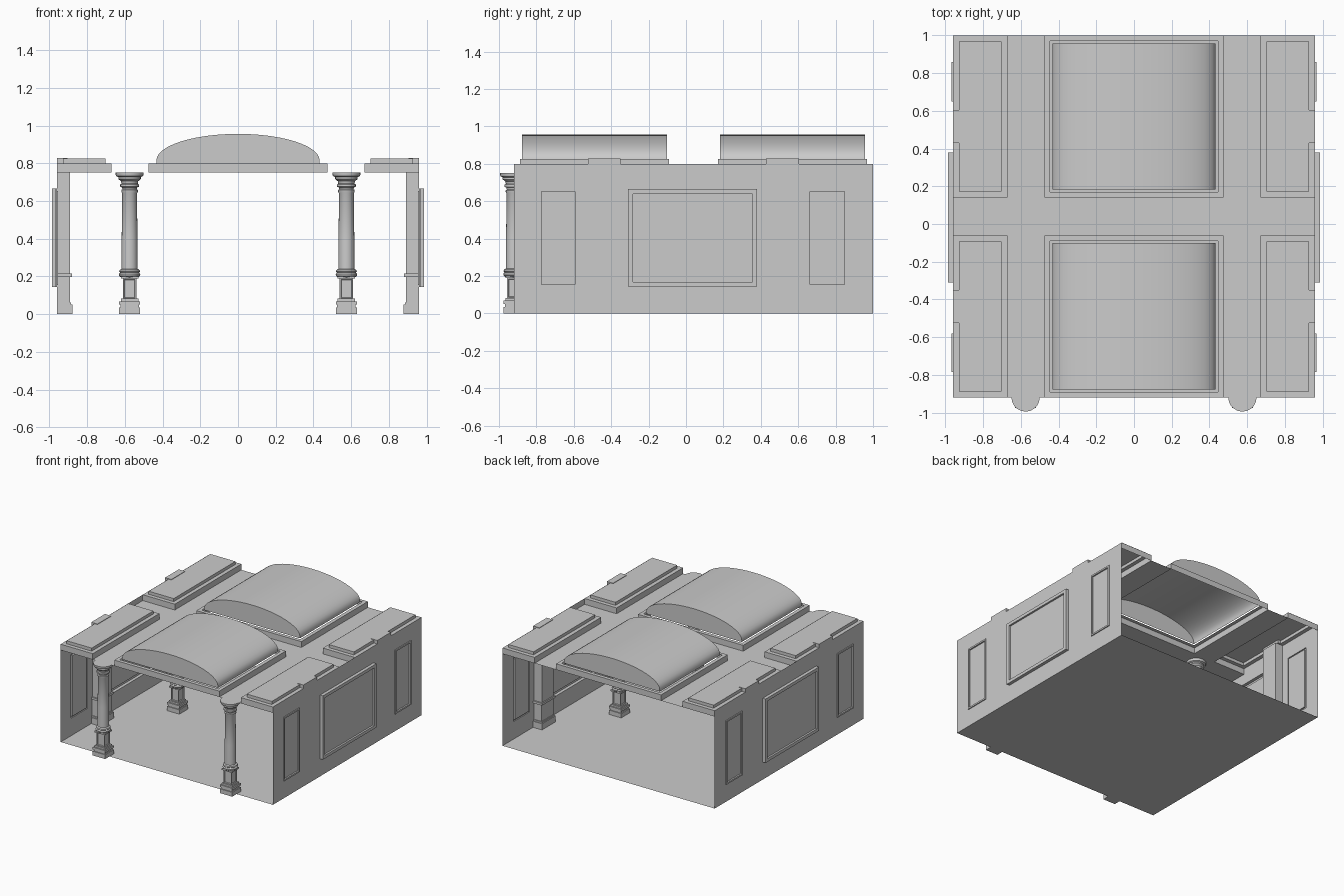
import bpy, bmesh, math
from mathutils import Vector

if "Cube" in bpy.data.objects:
    bpy.data.objects.remove(bpy.data.objects["Cube"])


def finish(bm, name, mirror=False, fix=True):
    if fix:
        bmesh.ops.recalc_face_normals(bm, faces=bm.faces)
    me = bpy.data.meshes.new(name)
    bm.to_mesh(me)
    bm.free()
    ob = bpy.data.objects.new(name, me)
    bpy.context.collection.objects.link(ob)
    if mirror:
        ob.modifiers.new("Mirror", 'MIRROR')
    return ob


def sheet(us, vs, place):
    """Grid sheet; returns bmesh and a dict of faces by cell index."""
    bm = bmesh.new()
    v = [[bm.verts.new(place(a, b)) for b in vs] for a in us]
    cells = {}
    for i in range(len(us) - 1):
        for j in range(len(vs) - 1):
            cells[i, j] = bm.faces.new((v[i][j], v[i + 1][j], v[i + 1][j + 1], v[i][j + 1]))
    bm.normal_update()
    return bm, cells


def push(bm, face, vec):
    f = bmesh.ops.extrude_discrete_faces(bm, faces=[face])['faces'][0]
    bmesh.ops.translate(bm, verts=f.verts, vec=Vector(vec))
    bm.normal_update()
    return f


def stepped(bm, face, vec1, margin, vec2):
    """Raise a face, inset it, then move the inner face."""
    f = push(bm, face, vec1)
    bmesh.ops.inset_individual(bm, faces=[f], thickness=margin)
    bm.normal_update()
    return push(bm, f, vec2)


def box(bm, x0, x1, y0, y1, z0, z1):
    vs = bmesh.ops.create_cube(bm, size=1)['verts']
    for v in vs:
        v.co = ((x0 + x1) / 2 + v.co.x * (x1 - x0), (y0 + y1) / 2 + v.co.y * (y1 - y0),
                (z0 + z1) / 2 + v.co.z * (z1 - z0))
    return list({f for v in vs for f in v.link_faces})


# Floor
bm, _ = sheet([-.96, .96], [-.92, 1], lambda a, b: (a, b, 0))
finish(bm, "floor", fix=False)

# Side walls with framed panels standing outwards
bm, cells = sheet([-.92, -.785, -.58, -.31, .38, .65, .86, 1], [0, .143, .665, .8],
                  lambda a, b: (.96, a, b))
for i in (1, 5):
    stepped(bm, cells[i, 1], (.008, 0, 0), .018, (-.012, 0, 0))
stepped(bm, cells[3, 1], (.026, 0, 0), .036, (-.015, 0, 0))
finish(bm, "side_walls", mirror=True, fix=False)

# Coffered ceiling, open beneath the vaults
bm, cells = sheet([-.96, -.67, -.475, .475, .67, .96], [-.92, -.06, .14, 1],
                  lambda a, b: (a, b, .752))
for j in (0, 2):
    for i in (0, 4):
        stepped(bm, cells[i, j], (0, 0, .048), .045, (0, 0, .025))
    f = push(bm, cells[2, j], (0, 0, .048))
    bmesh.ops.inset_individual(bm, faces=[f], thickness=.042)
    bmesh.ops.delete(bm, geom=[f], context='FACES')
finish(bm, "coffered_ceiling", fix=False)

# Barrel vaults with closed ends
N = 24
arc = [(.433, .8)] + [(.433 * math.cos(math.pi * k / N), .815 + .141 * math.sin(math.pi * k / N))
                      for k in range(N + 1)] + [(-.433, .8)]
for name, y0, y1 in (("front_vault", -.878, -.102), ("back_vault", .182, .958)):
    bm = bmesh.new()
    a = [bm.verts.new((x, y0, z)) for x, z in arc]
    b = [bm.verts.new((x, y1, z)) for x, z in arc]
    for k in range(len(arc) - 1):
        bm.faces.new((a[k], b[k], b[k + 1], a[k + 1])).smooth = True
    bm.faces.new(a)
    bm.faces.new(b[::-1])
    ob = finish(bm, name, fix=False)
    bpy.context.view_layer.objects.active = ob
    ob.select_set(True)
    bpy.ops.object.shade_smooth_by_angle(angle=math.radians(35))
    ob.select_set(False)

# Columns: square panelled pedestal with a turned shaft and capital
CX = .575
shaft = [(.046, .195), (.055, .202), (.057, .212), (.05, .22), (.056, .226), (.053, .234),
         (.043, .24), (.042, .4), (.039, .64), (.044, .65), (.044, .658), (.038, .663),
         (.04, .672), (.05, .676), (.05, .688), (.043, .692), (.046, .705), (.06, .717),
         (.06, .727), (.072, .733), (.075, .742), (.075, .752)]
S = 20
for name, cy in (("front_columns", -.92), ("middle_columns", .04)):
    bm = bmesh.new()
    for h, z0, z1 in ((.056, 0, .035), (.049, .035, .05), (.056, .05, .068),
                      (.046, .068, .082), (.046, .188, .2)):
        box(bm, CX - h, CX + h, cy - h, cy + h, z0, z1)
    h = .036
    for f in box(bm, CX - h, CX + h, cy - h, cy + h, .08, .19):
        if abs(f.normal.z) < .5:
            f.normal_update()
            if abs(f.normal.z) < .5:
                bmesh.ops.inset_individual(bm, faces=[f], thickness=.009)
                bmesh.ops.inset_individual(bm, faces=[f], thickness=.004, depth=-.006)
    rings = [[bm.verts.new((CX + r * math.cos(2 * math.pi * k / S),
                            cy + r * math.sin(2 * math.pi * k / S), z)) for k in range(S)]
             for r, z in shaft]
    for lo, hi in zip(rings, rings[1:]):
        for k in range(S):
            n = (k + 1) % S
            bm.faces.new((lo[k], lo[n], hi[n], hi[k])).smooth = True
    bm.faces.new(rings[-1])
    bm.faces.new(rings[0][::-1])
    ob = finish(bm, name, mirror=True)
    bpy.context.view_layer.objects.active = ob
    ob.select_set(True)
    bpy.ops.object.shade_smooth_by_angle(angle=math.radians(30))
    ob.select_set(False)

# Wall pilasters: base, pedestal, band, shaft and cap poking through the ceiling
for name, cy in (("front_pilasters", -.437), ("back_pilasters", .517)):
    bm = bmesh.new()
    for x, h, z0, z1 in ((.879, .088, 0, .05), (.885, .082, .05, .062), (.89, .076, .062, .197),
                         (.881, .086, .197, .215), (.89, .074, .215, .8), (.904, .088, .8, .829)):
        box(bm, x, .96, cy - h, cy + h, z0, z1)
    finish(bm, name, mirror=True)
